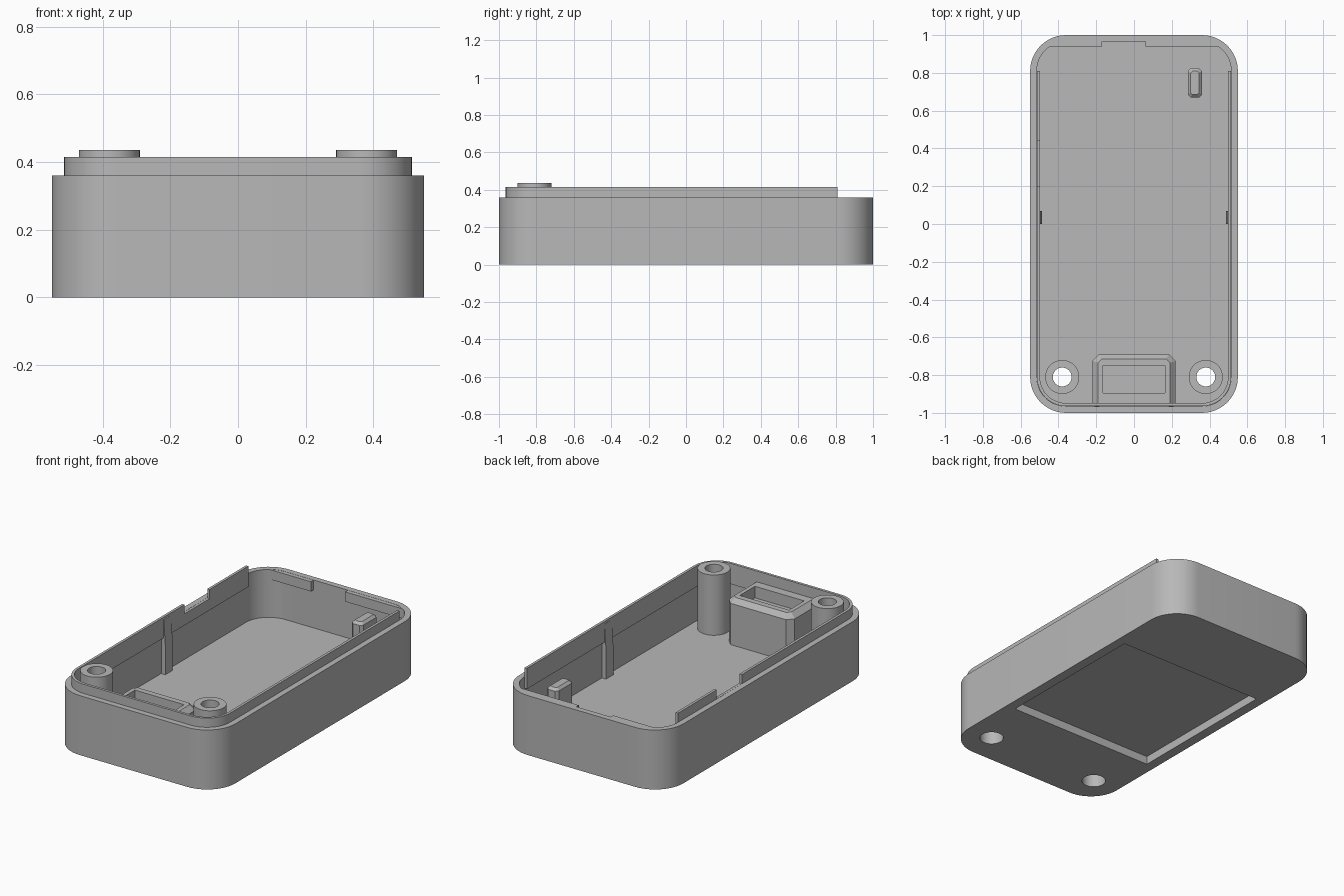
import bpy, bmesh
from math import cos, sin, pi

cube = bpy.data.objects.get("Cube")
if cube:
    bpy.data.objects.remove(cube, do_unlink=True)

# Single grey plastic
grey = bpy.data.materials.new("grey_plastic")
grey.use_nodes = True
colour = (0.48, 0.48, 0.48, 1)
grey.diffuse_color = colour
grey.node_tree.nodes["Principled BSDF"].inputs["Base Color"].default_value = colour

FLOOR, RIM, LIP_TOP, BOSS_TOP = 0.07, 0.36, 0.415, 0.435
BOSS_X, BOSS_Y = 0.38, -0.81


def rect(x0, x1, y0, y1, r=0, seg=12):
    """Rectangle outline with rounded (or, with seg=1, chamfered) corners."""
    if r == 0:
        return [(x0, y0), (x1, y0), (x1, y1), (x0, y1)]
    pts = []
    corners = [(x1 - r, y1 - r), (x0 + r, y1 - r), (x0 + r, y0 + r), (x1 - r, y0 + r)]
    for q, (cx, cy) in enumerate(corners):
        for i in range(seg + 1):
            a = (q + i / seg) * pi / 2
            pts.append((cx + r * cos(a), cy + r * sin(a)))
    return pts


def case_outline(inset):
    return rect(inset - 0.55, 0.55 - inset, inset - 1, 1 - inset, 0.19 - inset)


def circle(x, y, r, n=40):
    return [(x + r * cos(2 * pi * i / n), y + r * sin(2 * pi * i / n)) for i in range(n)]


def loft(name, *layers):
    """Solid through (outline, z) layers, capped at both ends."""
    bm = bmesh.new()
    rings = [[bm.verts.new((x, y, z)) for x, y in outline] for outline, z in layers]
    for low, high in zip(rings, rings[1:]):
        for i in range(len(low)):
            j = (i + 1) % len(low)
            bm.faces.new((low[i], low[j], high[j], high[i]))
    bm.faces.new(rings[0][::-1])
    bm.faces.new(rings[-1])
    bmesh.ops.recalc_face_normals(bm, faces=bm.faces)
    mesh = bpy.data.meshes.new(name)
    bm.to_mesh(mesh)
    bm.free()
    mesh.materials.append(grey)
    obj = bpy.data.objects.new(name, mesh)
    bpy.context.collection.objects.link(obj)
    return obj


def prism(name, outline, z0, z1):
    return loft(name, (outline, z0), (outline, z1))


def cut(obj, outline, z0, z1):
    """Subtract a prism from the object."""
    cutter = prism("cutter", outline, z0, z1)
    cutter.hide_render = True
    mod = obj.modifiers.new("cut", 'BOOLEAN')
    mod.operation, mod.solver, mod.object = 'DIFFERENCE', 'EXACT', cutter
    bpy.ops.object.select_all(action='DESELECT')
    bpy.context.view_layer.objects.active = obj
    obj.select_set(True)
    bpy.ops.object.modifier_apply(modifier=mod.name)
    bpy.data.objects.remove(cutter, do_unlink=True)


parts = []

# Case shell: cavity, label recess underneath, screw holes
shell = prism("case_shell", case_outline(0), 0, RIM)
cut(shell, case_outline(0.035), FLOOR, 1)
cut(shell, rect(-0.49, 0.49, -0.47, 0.5), -1, 0.05)
for s in (-1, 1):
    cut(shell, circle(s * BOSS_X, BOSS_Y, 0.067), -1, 0.2)
parts.append(shell)

# Mating lip, open at the back and notched on one side
lip = prism("mating_lip", case_outline(0.036), 0.29, LIP_TOP)
cut(lip, case_outline(0.052), 0, 1)
cut(lip, rect(-1, 1, 0.81, 2), 0, 1)
cut(lip, rect(-1, 0, 0.2, 0.44), RIM, 1)
parts.append(lip)

# Mirrored screw bosses and side ribs
for s, side in ((-1, "right"), (1, "left")):
    boss = prism(side + "_screw_boss", circle(s * BOSS_X, BOSS_Y, 0.09), FLOOR, BOSS_TOP)
    cut(boss, circle(s * BOSS_X, BOSS_Y, 0.05), -1, 1)
    cut(boss, circle(s * BOSS_X, BOSS_Y, 0.067), -1, 0.25)
    parts.append(boss)
    layers = [(rect(*sorted((s * 0.514, s * x)), 0, 0.07), z)
              for x, z in ((0.487, FLOOR), (0.487, 0.25), (0.497, 0.4))]
    parts.append(loft(side + "_side_rib", *layers))

# Catch ridges on the back wall
for name, x0, x1 in (("right_catch_ridge", -0.45, -0.17), ("left_catch_ridge", 0.06, 0.45)):
    parts.append(prism(name, rect(x0, x1, 0.94, 0.97), 0.3, RIM - 0.001))

# Chamfered front block with a shallow pocket
base = rect(-0.22, 0.22, -0.99, -0.69, 0.035, 1)
block = loft("front_block", (base, FLOOR), (base, 0.32),
             (rect(-0.19, 0.19, -0.98, -0.715, 0.02, 1), 0.35))
cut(block, rect(-0.165, 0.165, -0.895, -0.75), 0.28, 1)
parts.append(block)

# Small chamfered locating post
base = rect(0.285, 0.36, 0.67, 0.825, 0.015, 1)
parts.append(loft("locating_post", (base, FLOOR), (base, 0.335),
                  (rect(0.3, 0.345, 0.685, 0.81, 0.01, 1), 0.35)))

# Smooth curved walls, keep edges sharp
bpy.ops.object.select_all(action='DESELECT')
for obj in parts:
    obj.select_set(True)
bpy.context.view_layer.objects.active = shell
bpy.ops.object.shade_smooth_by_angle()
